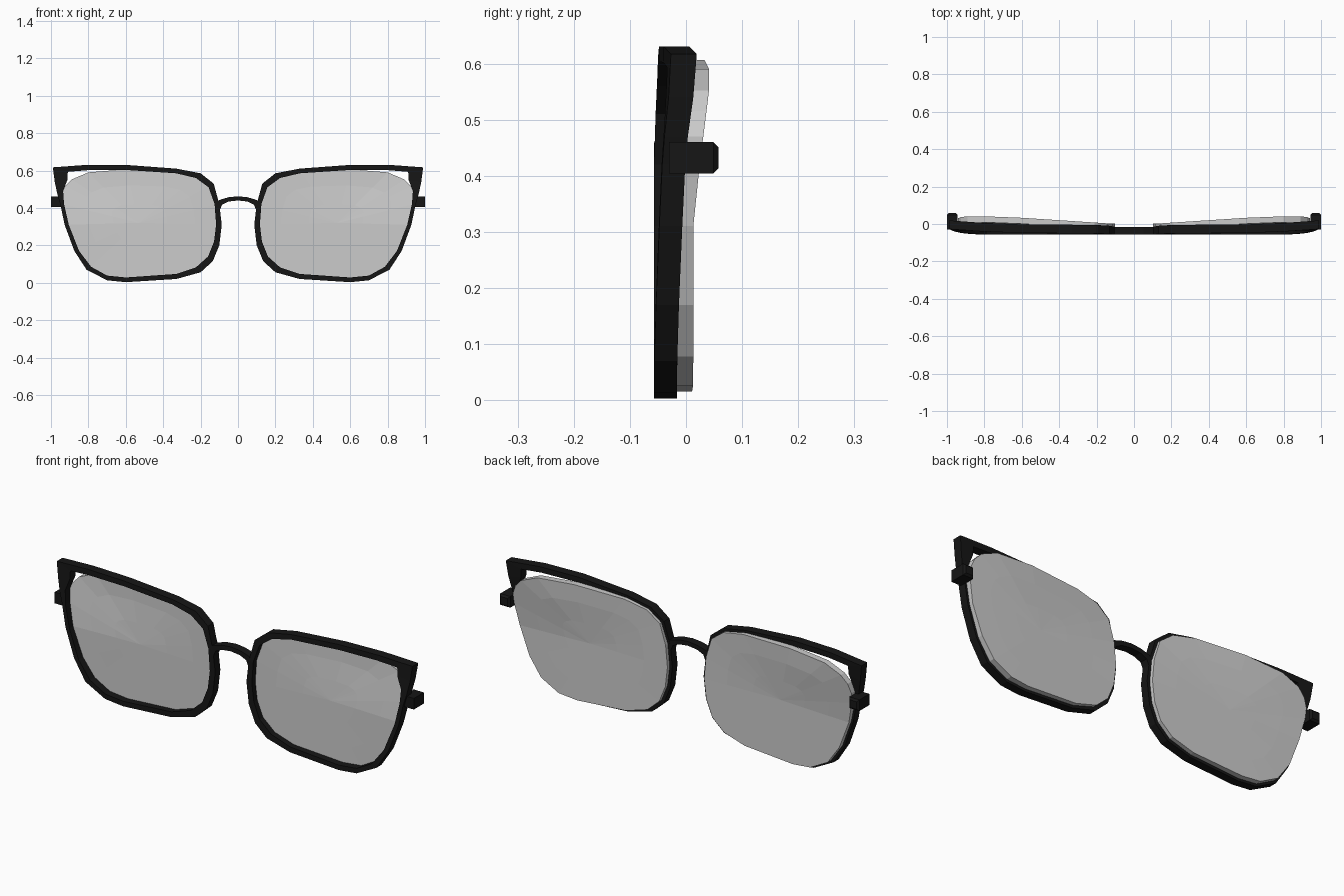
import bpy, bmesh

if "Cube" in bpy.data.objects:
    bpy.data.objects.remove(bpy.data.objects["Cube"])

black = bpy.data.materials.new("black_frame")
black.diffuse_color = (0.008, 0.008, 0.008, 1)
black.use_nodes = True
black.node_tree.nodes["Principled BSDF"].inputs["Base Color"].default_value = black.diffuse_color


def clamp(v):
    return max(0.0, min(1.0, v))


def finish(name, bm, mat=None, mirror=True):
    bmesh.ops.recalc_face_normals(bm, faces=bm.faces)
    me = bpy.data.meshes.new(name)
    bm.to_mesh(me)
    bm.free()
    ob = bpy.data.objects.new(name, me)
    bpy.context.collection.objects.link(ob)
    if mat:
        me.materials.append(mat)
    if mirror:
        ob.modifiers.new("mirror", 'MIRROR')
    return ob


def frame_y(x, z):
    # front and back depth of the frame, swept back toward the upper outer corner
    t = clamp((abs(x) - 0.45) / 0.55) ** 2
    u = clamp((z - 0.05) / 0.5)
    front = -0.057 + 0.024 * t * u + 0.007 * clamp((z - 0.45) / 0.15)
    back = -0.016 + 0.024 * t * u + 0.012 * clamp((z - 0.45) / 0.15)
    return front, back


def band(name, outer, inner, closed, mirror):
    # rectangular section strip between two matching outlines
    bm = bmesh.new()
    rows = []
    for (ox, oz), (ix, iz) in zip(outer, inner):
        of, ob = frame_y(ox, oz)
        nf, nb = frame_y(ix, iz)
        rows.append([bm.verts.new(c) for c in
                     ((ox, of, oz), (ix, nf, iz), (ix, nb, iz), (ox, ob, oz))])
    n = len(rows)
    for i in range(n if closed else n - 1):
        a, b = rows[i], rows[(i + 1) % n]
        for k in range(4):
            bm.faces.new((a[k], a[(k + 1) % 4], b[(k + 1) % 4], b[k]))
    if not closed:
        bm.faces.new(rows[0])
        bm.faces.new(rows[-1])
    return finish(name, bm, black, mirror)


# Rim with cat-eye corner
outer = [(.60, .63), (.81, .63), (.99, .617), (.98, .54), (.965, .47), (.95, .42),
         (.927, .31), (.875, .17), (.81, .07), (.70, .013), (.60, .003), (.33, .02),
         (.20, .056), (.135, .115), (.10, .20), (.087, .31), (.10, .42),
         (.13, .53), (.20, .585), (.33, .61)]
inner = [(.60, .603), (.80, .602), (.91, .593), (.912, .55), (.935, .49), (.93, .42),
         (.905, .31), (.85, .17), (.785, .085), (.70, .038), (.60, .028), (.33, .047),
         (.225, .082), (.16, .14), (.128, .22), (.117, .31), (.125, .42),
         (.157, .51), (.225, .56), (.33, .585)]
band("rim", outer, inner, True, True)

# Nose bridge
bridge_x = [-.105, -.085, -.05, 0, .05, .085, .105]
top = [.44, .447, .457, .462, .457, .447, .44]
low = [.37, .418, .434, .44, .434, .418, .37]
band("bridge", list(zip(bridge_x, top)), list(zip(bridge_x, low)), False, False)


# Lenses: thin curved shells seated behind the rim
def lens_back(x, z):
    t = clamp((x - 0.12) / 0.6)
    return 0.002 + 0.011 * t + 0.028 * t * clamp((z - 0.33) / 0.22)


edge = [((a + c) / 2, (b + d) / 2) for (a, b), (c, d) in zip(outer, inner)]
edge[0:5] = [(.60, .606), (.80, .59), (.89, .552), (.925, .515), (.942, .47)]
cx, cz = 0.53, 0.32
bm = bmesh.new()
sides = []
for thick in (0.0, 0.032):
    rings = []
    for s in (1.0, 0.7, 0.35):
        ring = []
        for x, z in edge:
            px, pz = cx + (x - cx) * s, cz + (z - cz) * s
            ring.append(bm.verts.new((px, lens_back(px, pz) - thick, pz)))
        rings.append(ring)
    for r, q in zip(rings, rings[1:]):
        for i in range(len(r)):
            j = (i + 1) % len(r)
            bm.faces.new((r[i], r[j], q[j], q[i]))
    mid = bm.verts.new((cx, lens_back(cx, cz) - thick, cz))
    for i in range(len(edge)):
        bm.faces.new((rings[-1][i], rings[-1][(i + 1) % len(edge)], mid))
    sides.append(rings[0])
for i in range(len(edge)):
    j = (i + 1) % len(edge)
    bm.faces.new((sides[0][i], sides[0][j], sides[1][j], sides[1][i]))
finish("lens", bm)

# Temple hinge blocks
bm = bmesh.new()
bmesh.ops.create_cube(bm, size=1)
for v in bm.verts:
    v.co = (0.972 + v.co.x * 0.056, 0.014 + v.co.y * 0.088, 0.432 + v.co.z * 0.056)
back_edges = [e for e in bm.edges if all(v.co.y > 0.05 for v in e.verts)]
bmesh.ops.bevel(bm, geom=back_edges, offset=0.009, segments=1, affect='EDGES')
finish("hinge", bm, black)
